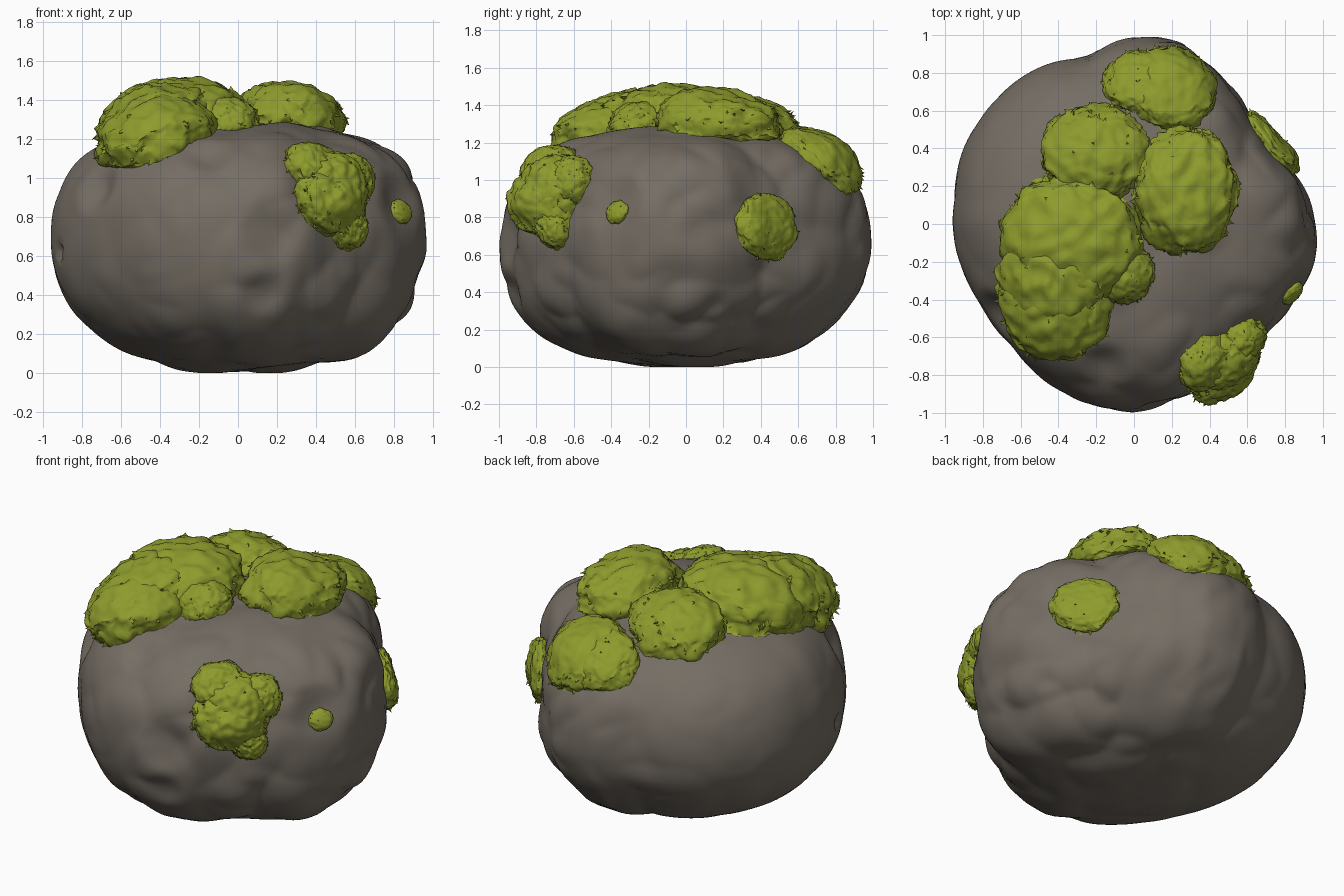
import bpy, bmesh, math, random
from mathutils import Vector, noise
from mathutils.bvhtree import BVHTree

random.seed(4)
if "Cube" in bpy.data.objects:
    bpy.data.objects.remove(bpy.data.objects["Cube"])


def material(name, colour):
    m = bpy.data.materials.new(name)
    m.use_nodes = True
    m.diffuse_color = (*colour, 1)
    bsdf = m.node_tree.nodes["Principled BSDF"]
    bsdf.inputs["Base Color"].default_value = (*colour, 1)
    bsdf.inputs["Roughness"].default_value = 0.9
    return m


STONE = material("grey brown stone", (0.178, 0.154, 0.127))
MOSS = material("moss green", (0.27, 0.33, 0.026))


def finish(bm, name, mat, angle):
    bmesh.ops.recalc_face_normals(bm, faces=bm.faces)
    mesh = bpy.data.meshes.new(name)
    bm.to_mesh(mesh)
    bm.free()
    mesh.materials.append(mat)
    obj = bpy.data.objects.new(name, mesh)
    bpy.context.collection.objects.link(obj)
    bpy.ops.object.select_all(action="DESELECT")
    obj.select_set(True)
    bpy.context.view_layer.objects.active = obj
    bpy.ops.object.shade_smooth_by_angle(angle=math.radians(angle))


# Boulder plan outline: radius at every 15 degrees, counted from +x
OUTLINE = [.945, .9, .83, .85, .91, 1.0, 1.0, .925, .96, .98, .985, .97,
           .96, .935, .92, .92, .95, .98, 1.0, .97, .91, .895, .94, .97]
# Hollows worn into the stone: centre, radius, depth
HOLLOWS = [((.15, -.92, .72), .2, .05), ((.12, -.9, .42), .14, .03),
           ((.85, -.4, .88), .2, .05), ((-.72, -.48, .95), .17, .05),
           ((-.9, -.2, .62), .06, .05), ((-.15, -.75, 1.12), .16, .04),
           ((.9, .2, .3), .14, .04), ((.78, .35, 1.0), .18, .03)]


def outline_radius(angle):
    f = (angle / math.tau * len(OUTLINE)) % len(OUTLINE)
    i = int(f)
    t = f - i
    return OUTLINE[i] * (1 - t) + OUTLINE[(i + 1) % len(OUTLINE)] * t


def stone_point(d):
    flat = math.hypot(d.x, d.y)
    az = math.atan2(d.y, d.x)
    if d.z > 0:
        # squarer shoulders at both ends of x, most at +x
        c = math.cos(az)
        power = 0.85 - (0.16 if c > 0 else 0.08) * abs(c) * min(1, flat * 2)
        half = 0.625
    else:
        # underside fuller towards the front of +x, leaner opposite
        power = 0.86 - 0.08 * math.cos(az + math.pi / 4) * min(1, flat * 2)
        half = 0.67
    # ease the two halves into one another at the waist
    r = outline_radius(az) * flat ** power
    z = 0.67 + half * math.copysign(abs(d.z) ** power, d.z)
    p = Vector((r * math.cos(az), r * math.sin(az), z))
    # broad creases and chips, calmer on the worn -x side
    rough = 0.3 + 0.7 * min(1, max(0, p.x + 0.6))
    crease = abs(noise.noise(p * 2.2)) * 0.06 - 0.015
    chips = abs(noise.noise(p * 4.2 + Vector((3, 1, 7)))) * 0.03 - 0.008
    push = rough * (crease + chips)
    for c, radius, depth in HOLLOWS:
        k = (p - Vector(c)).length / radius
        if k < 1:
            push -= depth * (1 - k * k) ** 2
    p += d * push
    p.z = max(p.z, 0)
    return p


bm = bmesh.new()
bmesh.ops.create_icosphere(bm, subdivisions=6, radius=1)
for v in bm.verts:
    v.co = stone_point(v.co.normalized())
tree = BVHTree.FromBMesh(bm)
finish(bm, "boulder", STONE, 40)


def moss_cushion(name, centre, facing, rx, ry, height, floor):
    """Domed cushion draped over the boulder, hanging no lower than floor."""
    n = Vector(facing).normalized()
    side = Vector((0, 0, 1)).cross(n)
    side = side.normalized() if side.length > 0.01 else Vector((1, 0, 0))
    up = n.cross(side)
    c = Vector(centre)
    bm = bmesh.new()
    bmesh.ops.create_icosphere(bm, subdivisions=5 if rx > 0.1 else 4, radius=1)
    for v in bm.verts:
        d = v.co.normalized()
        seed = d * 2.5 + c * 5
        ragged = 0.98 + 0.12 * noise.noise(seed) + 0.06 * noise.noise(seed * 4)
        q = c + (side * d.x * rx + up * d.y * ry) * ragged
        hit, normal, _, _ = tree.ray_cast(q + n * 2, -n)
        if hit is None:
            hit, normal, _, _ = tree.find_nearest(q)
        hit.z = max(hit.z, floor)
        h = height * (d.z ** 0.8 if d.z > 0 else 0.3 * d.z)
        lumps = noise.noise(seed * 2.2) * 0.1 * height + noise.noise(seed * 6) * 0.003
        v.co = hit + (normal * 0.6 + n).normalized() * (h + lumps)
    bm.normal_update()
    # loose tufts, thickest around the rim
    tufts = []
    for f in bm.faces:
        lean = f.normal.dot(n)
        if random.random() < (0.035 if -0.3 < lean < 0.5 else 0.003):
            tufts.append(f)
    reach = min(0.04, rx * 0.12)
    tips = bmesh.ops.poke(bm, faces=tufts)["verts"]
    bm.normal_update()
    for v in tips:
        v.co += v.normal * reach * random.uniform(0.4, 1) + Vector((0, 0, -0.2 * reach))
    finish(bm, name, MOSS, 75)


UP = (0, 0, 1)
FRONT = (.4, -.78, .42)
CUSHIONS = [
    ("moss_crown_left", (-.33, -.1, 1.25), (-.1, 0, 1), .37, .38, .24, 1.16),
    ("moss_crown_bridge", (-.4, -.27, 1.22), (-.12, -.14, 1), .31, .32, .24, 1.14),
    ("moss_crown_front", (-.41, -.4, 1.17), (-.2, -.3, 1), .31, .31, .22, 1.07),
    ("moss_crown_fringe", (-.06, -.25, 1.2), UP, .17, .17, .13, 1.18),
    ("moss_crown_right", (.27, .17, 1.2), UP, .28, .34, .21, 1.24),
    ("moss_crown_back", (-.21, .37, 1.2), UP, .29, .26, .18, 1.12),
    ("moss_rear_inner", (.04, .74, 1.1), (.05, .45, .85), .2, .2, .1, .92),
    ("moss_rear_outer", (.2, .71, 1.1), (.15, .5, .85), .24, .26, .12, .92),
    ("moss_front_upper", (.36, -.68, 1.03), FRONT, .16, .15, .13, .7),
    ("moss_front_outer", (.55, -.6, .98), (.6, -.6, .5), .14, .14, .13, .7),
    ("moss_front_heart", (.48, -.68, .94), FRONT, .19, .19, .17, .7),
    ("moss_front_middle", (.46, -.74, .87), FRONT, .21, .18, .17, .7),
    ("moss_front_lower", (.56, -.7, .75), FRONT, .11, .11, .12, .6),
    ("moss_side", (.72, .42, .75), (.85, .5, .25), .2, .18, .08, .5),
    ("moss_side_small", (.84, -.37, .83), (.8, -.35, .3), .07, .065, .045, .7),
]
for spec in CUSHIONS:
    moss_cushion(*spec)
